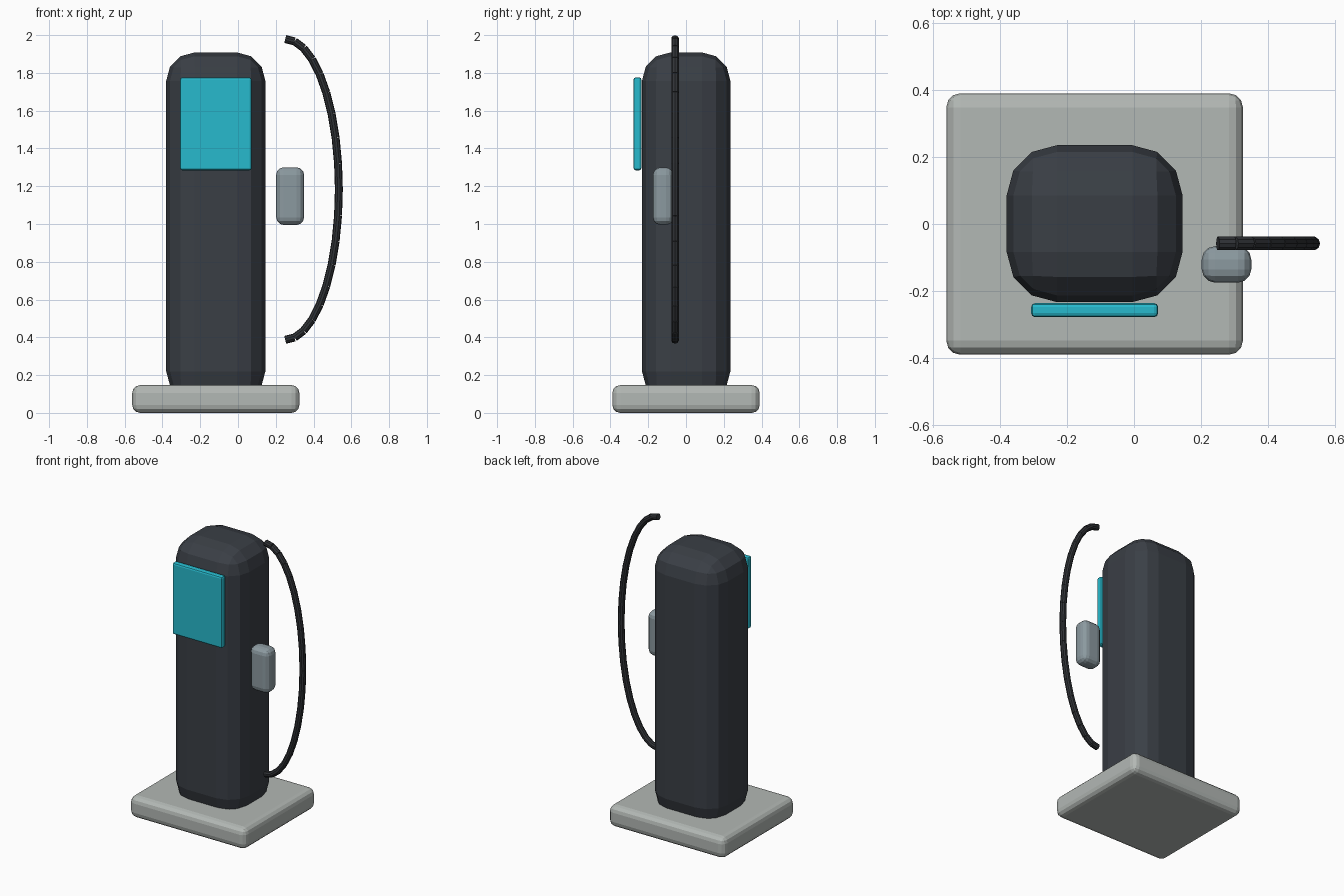
import bpy, math
from mathutils import Vector

if "Cube" in bpy.data.objects:
    bpy.data.objects.remove(bpy.data.objects["Cube"])


def material(name, rgb):
    m = bpy.data.materials.new(name)
    m.diffuse_color = (*rgb, 1)
    m.use_nodes = True
    m.node_tree.nodes["Principled BSDF"].inputs["Base Color"].default_value = m.diffuse_color
    return m


def rounded_box(name, lo, hi, bevel, segments, mat=None):
    lo, hi = Vector(lo), Vector(hi)
    bpy.ops.mesh.primitive_cube_add(size=1, location=(lo + hi) / 2)
    ob = bpy.context.object
    ob.name = name
    ob.scale = hi - lo
    bpy.ops.object.transform_apply(location=False, rotation=False, scale=True)
    mod = ob.modifiers.new("Bevel", 'BEVEL')
    mod.width = bevel
    mod.segments = segments
    if mat:
        ob.data.materials.append(mat)
    return ob


dark = material("dark_shell", (0.042, 0.049, 0.06))
rubber = material("rubber", (0.03, 0.033, 0.038))
cyan = material("screen_cyan", (0.02, 0.49, 0.61))
steel = material("steel", (0.26, 0.32, 0.35))

# Plinth, cabinet, display and nozzle handle
rounded_box("base_plinth", (-0.56, -0.39, 0), (0.325, 0.39, 0.147), 0.042, 3,
            material("concrete", (0.45, 0.48, 0.46)))
rounded_box("cabinet", (-0.38, -0.233, 0.07), (0.145, 0.235, 1.908), 0.15, 3, dark)
rounded_box("screen", (-0.307, -0.278, 1.284), (0.072, -0.236, 1.776), 0.012, 2, cyan)
rounded_box("nozzle_handle", (0.202, -0.175, 0.995), (0.35, -0.066, 1.3), 0.04, 3, steel)

# Hose: chain of short cylinders along half an ellipse
R, STEPS = 0.021, 18
points = [Vector((0.25 + 0.284 * math.sin(math.pi * i / STEPS), -0.058,
                  1.183 + 0.796 * math.cos(math.pi * i / STEPS)))
          for i in range(STEPS + 1)]
for i, (a, b) in enumerate(zip(points, points[1:])):
    bpy.ops.mesh.primitive_cylinder_add(vertices=10, radius=R, depth=(b - a).length,
                                        location=(a + b) / 2)
    ob = bpy.context.object
    ob.name = f"hose_segment_{i + 1}"
    ob.rotation_euler = (b - a).to_track_quat('Z', 'Y').to_euler()
    ob.data.materials.append(rubber)
